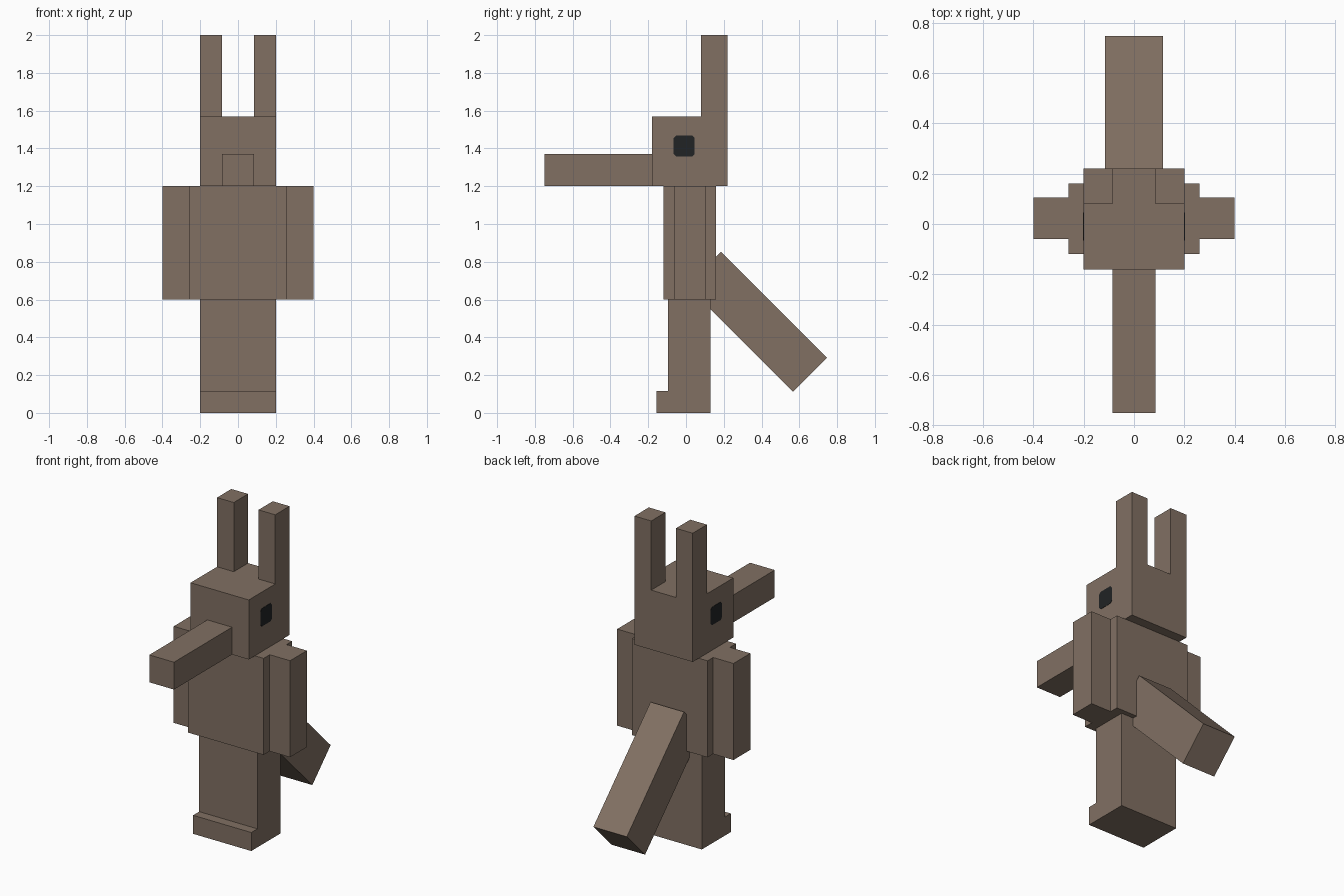
import bpy
import bmesh
from math import radians
from mathutils import Matrix, Vector

cube = bpy.data.objects.get("Cube")
if cube:
    bpy.data.objects.remove(cube, do_unlink=True)


def make_material(name, rgb):
    mat = bpy.data.materials.new(name)
    mat.use_nodes = True
    colour = (*rgb, 1.0)
    mat.diffuse_color = colour
    mat.node_tree.nodes["Principled BSDF"].inputs["Base Color"].default_value = colour
    return mat


brown = make_material("warm brown", (0.22, 0.162, 0.124))
black = make_material("eye black", (0.015, 0.017, 0.018))


def add_object(name, bm, mat):
    bmesh.ops.recalc_face_normals(bm, faces=bm.faces)
    mesh = bpy.data.meshes.new(name)
    bm.to_mesh(mesh)
    bm.free()
    mesh.materials.append(mat)
    obj = bpy.data.objects.new(name, mesh)
    bpy.context.collection.objects.link(obj)
    return obj


def box(name, x, y, z, mat=brown, tilt=0):
    """Box between the given x, y and z limits, tilted about its own x axis."""
    lows, highs = Vector((x[0], y[0], z[0])), Vector((x[1], y[1], z[1]))
    bm = bmesh.new()
    bmesh.ops.create_cube(bm, size=1, matrix=Matrix.Diagonal((*(highs - lows), 1)))
    obj = add_object(name, bm, mat)
    obj.location = (lows + highs) / 2
    obj.rotation_euler.x = radians(tilt)
    return obj


def extrude_x(name, profile, x0, x1, mat):
    """Extrude a (y, z) outline along x."""
    bm = bmesh.new()
    face = bm.faces.new([bm.verts.new((x0, y, z)) for y, z in profile])
    ext = bmesh.ops.extrude_face_region(bm, geom=[face])
    verts = [v for v in ext["geom"] if isinstance(v, bmesh.types.BMVert)]
    bmesh.ops.translate(bm, verts=verts, vec=(x1 - x0, 0, 0))
    return add_object(name, bm, mat)


# Legs with the toe step at the front
legs = [(-0.155, 0), (0.13, 0), (0.13, 0.6), (-0.095, 0.6), (-0.095, 0.115), (-0.155, 0.115)]
extrude_x("legs_and_feet", legs, -0.2, 0.2, brown)

# Torso, head and snout
box("torso", (-0.26, 0.26), (-0.12, 0.16), (0.6, 1.2))
box("head", (-0.2, 0.2), (-0.18, 0.22), (1.2, 1.57))
box("snout", (-0.085, 0.085), (-0.75, -0.18), (1.2, 1.37))

# Tail sloping down and back
ty, tz, half_len, half_thick = 0.375, 0.4825, 0.397, 0.127
box("tail", (-0.115, 0.115), (ty - half_len, ty + half_len),
    (tz - half_thick, tz + half_thick), tilt=-45)

# Eye outline: a square with clipped corners
r, c = 0.056, 0.042
eye = [(r, c), (c, r), (-c, r), (-r, c), (-r, -c), (-c, -r), (c, -r), (r, -c)]
eye = [(y - 0.01, z + 1.413) for y, z in eye]

# Paired parts
for side, s in (("left", 1), ("right", -1)):
    box(side + "_arm", sorted((s * 0.26, s * 0.4)), (-0.06, 0.105), (0.6, 1.2))
    box(side + "_ear", sorted((s * 0.085, s * 0.2)), (0.08, 0.22), (1.57, 2))
    extrude_x(side + "_eye", eye, s * 0.198, s * 0.202, black)
